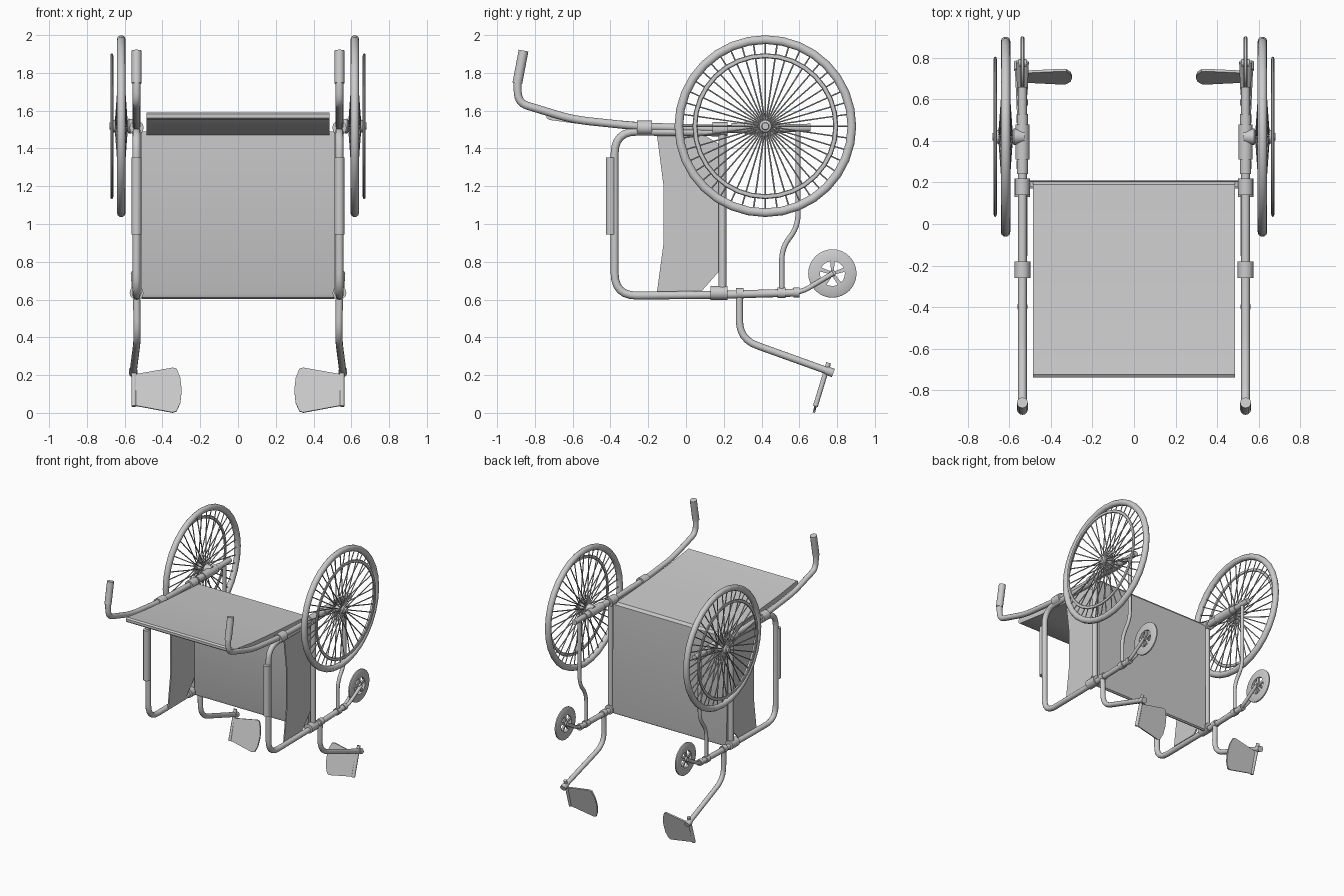
import bpy, bmesh, math
from mathutils import Vector

if "Cube" in bpy.data.objects:
    bpy.data.objects.remove(bpy.data.objects["Cube"])

FX = 0.537            # x of the tube frame
WX, WY, WZ = 0.618, 0.42, 1.518   # big wheel centre


def rounded(pts, rad, n=6):
    """Round the corners of a path."""
    pts = [Vector(p) for p in pts]
    out = [pts[0]]
    for a, b, c in zip(pts, pts[1:], pts[2:]):
        r = min(rad, (a - b).length * 0.48, (c - b).length * 0.48)
        p, q = b + (a - b).normalized() * r, b + (c - b).normalized() * r
        for i in range(n + 1):
            t = i / n
            out.append(p * (1 - t) ** 2 + b * 2 * t * (1 - t) + q * t * t)
    return out + [pts[-1]]


def finish(name, me):
    ob = bpy.data.objects.new(name, me)
    bpy.context.collection.objects.link(ob)
    bpy.ops.object.select_all(action='DESELECT')
    ob.select_set(True)
    bpy.context.view_layer.objects.active = ob
    bpy.ops.object.shade_smooth_by_angle(angle=math.radians(40))
    return ob


def tubes(name, paths, r, rad=0.0, res=4):
    """One mesh of round tubes along the given paths."""
    cu = bpy.data.curves.new(name, 'CURVE')
    cu.dimensions = '3D'
    cu.bevel_depth, cu.bevel_resolution, cu.use_fill_caps = r, res, True
    for path in paths:
        pts = rounded(path, rad) if rad else [Vector(p) for p in path]
        sp = cu.splines.new('POLY')
        sp.points.add(len(pts) - 1)
        for p, v in zip(sp.points, pts):
            p.co = (*v, 1)
    tmp = bpy.data.objects.new(name + "_path", cu)
    bpy.context.collection.objects.link(tmp)
    bpy.context.view_layer.update()
    me = bpy.data.meshes.new_from_object(tmp.evaluated_get(bpy.context.evaluated_depsgraph_get()))
    bpy.data.objects.remove(tmp)
    return finish(name, me)


def flat_tube(name, s, yz, r, rad=0.0):
    return tubes(name, [[(s * FX, y, z) for y, z in yz]], r, rad)


def prism(name, pts, vec, bevel=0.0):
    """Extrude an outline along a vector."""
    bm = bmesh.new()
    f = bm.faces.new([bm.verts.new(p) for p in pts])
    g = bmesh.ops.extrude_face_region(bm, geom=[f], use_keep_orig=True)
    bmesh.ops.translate(bm, vec=vec, verts=[v for v in g['geom'] if isinstance(v, bmesh.types.BMVert)])
    bmesh.ops.recalc_face_normals(bm, faces=bm.faces)
    me = bpy.data.meshes.new(name)
    bm.to_mesh(me)
    bm.free()
    return finish(name, me)


def lathe(name, centre, prof, n=32):
    """Spin an (x offset, radius) loop round the x axis."""
    bm = bmesh.new()
    rings = [[bm.verts.new((x, r * math.cos(2 * math.pi * i / n), r * math.sin(2 * math.pi * i / n)))
              for x, r in prof] for i in range(n)]
    m = len(prof)
    for i in range(n):
        for j in range(m):
            a, b = rings[i], rings[(i + 1) % n]
            bm.faces.new((a[j], a[(j + 1) % m], b[(j + 1) % m], b[j]))
    bmesh.ops.remove_doubles(bm, verts=bm.verts, dist=1e-5)
    bmesh.ops.recalc_face_normals(bm, faces=bm.faces)
    me = bpy.data.meshes.new(name)
    bm.to_mesh(me)
    bm.free()
    ob = finish(name, me)
    ob.location = centre
    return ob


def ring_profile(R, rx, rr, n=10):
    return [(rx * math.cos(2 * math.pi * k / n), R + rr * math.sin(2 * math.pi * k / n)) for k in range(n)]


# fabric back rest: slab with rounded ends
mid = [(-0.725, 1.571), (-0.5, 1.541), (-0.2, 1.515), (0.19, 1.49)]
up = [(y, z + 0.02) for y, z in mid]
down = [(y, z - 0.02) for y, z in reversed(mid)]
outline = [(-0.738, 1.582), *up, (0.205, 1.49), *down, (-0.738, 1.562)]
prism("back_rest", [(-0.485, y, z) for y, z in outline], (0.97, 0, 0))

# fabric seat panel with rounded lower edge
outline = [(0.205, 1.49), (0.178, 1.49), (0.172, 0.63), (0.18, 0.61), (0.193, 0.604), (0.205, 0.612), (0.209, 0.63)]
prism("seat", [(-0.51, y, z) for y, z in outline], (1.02, 0, 0))

for s, side in ((-1, "left"), (1, "right")):
    N = lambda part: f"{part}_{side}"
    # frame tubes
    flat_tube(N("back_tube"), s, [(-0.865, 1.90), (-0.895, 1.74), (-0.885, 1.64), (-0.60, 1.553),
                                  (-0.25, 1.516), (0.2, 1.503), (0.66, 1.51)], 0.021, 0.09)
    flat_tube(N("hand_grip"), s, [(-0.86, 1.918), (-0.893, 1.745)], 0.026)
    flat_tube(N("arm_frame"), s, [(0.2, 1.485), (-0.378, 1.49), (-0.378, 0.62), (0.18, 0.625), (0.59, 0.637)],
              0.021, 0.12)
    flat_tube(N("arm_pad"), s, [(-0.398, 0.945), (-0.398, 1.352)], 0.026)
    flat_tube(N("seat_tube"), s, [(0.193, 0.63), (0.193, 1.505)], 0.021)
    flat_tube(N("front_post"), s, [(0.593, 1.506), (0.593, 0.985), (0.507, 0.875), (0.507, 0.63)], 0.014, 0.08)

    # clamps and sleeves: y start, y end, z, radius
    for i, (a, b, z, r) in enumerate([(-0.26, -0.18, 1.51, 0.038), (0.14, 0.22, 1.503, 0.036),
                                      (0.13, 0.22, 0.635, 0.037), (0.265, 0.305, 0.632, 0.028),
                                      (0.485, 0.527, 0.635, 0.028), (0.57, 0.6, 0.638, 0.026),
                                      (0.31, 0.48, 1.508, 0.034), (0.24, 0.53, 1.508, 0.027)]):
        flat_tube(N(f"clamp_{i + 1}"), s, [(a, z), (b, z)], r)

    # side skirt panel
    prism(N("side_panel"), [(s * 0.512, y, z) for y, z in
          [(-0.155, 1.48), (-0.12, 1.21), (-0.12, 0.89), (-0.155, 0.63), (0.07, 0.63), (0.18, 0.755),
           (0.18, 1.42), (0.08, 1.48)]], (s * 0.01, 0, 0))

    # leg rest and foot plate
    tubes(N("leg_rest"), [[(s * FX, 0.283, 0.63), (s * 0.533, 0.283, 0.39), (s * 0.555, 0.765, 0.217)]], 0.019, 0.1)
    tubes(N("leg_end"), [[(s * 0.555, 0.74, 0.226), (s * 0.555, 0.78, 0.211)]], 0.023)
    tubes(N("plate_hinge"), [[(s * 0.551, 0.755, 0.265), (s * 0.551, 0.685, 0.035)]], 0.013)
    prism(N("foot_plate"), [(s * x, 0.67 + 0.27 * z, z) for x, z in
          [(0.545, 0.205), (0.345, 0.24), (0.325, 0.235), (0.305, 0.185), (0.298, 0.12), (0.305, 0.055),
           (0.325, 0.01), (0.345, 0.003), (0.545, 0.04)]], (0, 0.012, -0.003))

    # drive wheel: tyre, hand rim, hub, spokes
    c = (s * WX, WY, WZ)
    lathe(N("tyre"), c, ring_profile(0.458, 0.023, 0.024))
    lathe(N("hand_rim"), (s * 0.668, WY, WZ), ring_profile(0.373, 0.008, 0.013, 8))
    lathe(N("hub"), c, [(s * x, r) for x, r in
          [(-0.09, 0), (-0.09, 0.03), (-0.04, 0.04), (-0.03, 0.026), (0.02, 0.026), (0.024, 0.036),
           (0.045, 0.032), (0.05, 0.02), (0.062, 0.018), (0.062, 0)]], 20)
    n = 44
    spokes = []
    for i in range(n):
        a = 2 * math.pi * i / n
        d = Vector((0, math.cos(a), math.sin(a)))
        hub = Vector((s * (WX + (0.03 if i % 2 else -0.03)), WY, WZ))
        spokes.append([hub + d * 0.025, Vector(c) + d * 0.445])
    tubes(N("spokes"), spokes, 0.0042, res=1)

    # caster: rim, hub, five spokes, fork
    cc = Vector((s * FX, 0.775, 0.738))
    h = 0.01
    lathe(N("caster_rim"), cc, [(-h, 0.066), (-h, 0.12), (-h * 0.5, 0.128), (h * 0.5, 0.128), (h, 0.12), (h, 0.066)])
    lathe(N("caster_hub"), cc, [(-0.02, 0), (-0.02, 0.018), (0.02, 0.018), (0.02, 0)], 16)
    for i in range(5):
        a = 2 * math.pi * i / 5 + 0.3
        d, t = Vector((0, math.cos(a), math.sin(a))), Vector((0, -math.sin(a), math.cos(a)))
        o = cc - Vector((0.007, 0, 0))
        prism(N(f"caster_spoke_{i + 1}"), [o + d * 0.01 - t * 0.008, o + d * 0.07 - t * 0.011,
                                           o + d * 0.07 + t * 0.011, o + d * 0.01 + t * 0.008], (0.014, 0, 0))
    tubes(N("caster_fork"), [[(s * FX + k * 0.004, 0.585, 0.638), (s * FX + k * 0.012, 0.63, 0.65),
                              (s * FX + k * 0.018, 0.78, 0.74)] for k in (-1, 1)], 0.013, 0.04)
